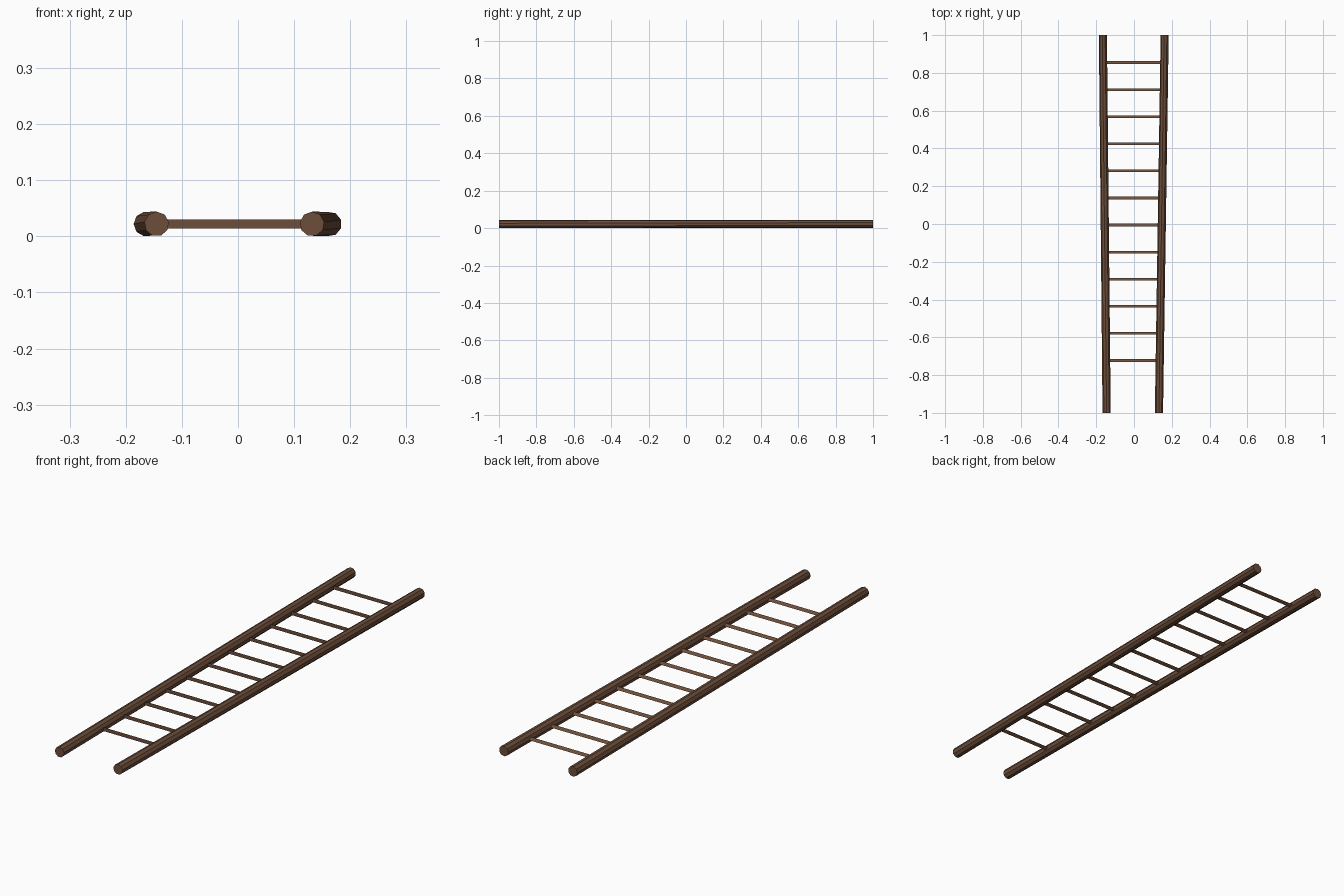
import bpy, math
from mathutils import Vector

if "Cube" in bpy.data.objects:
    bpy.data.objects.remove(bpy.data.objects["Cube"])

wood = bpy.data.materials.new("brown wood")
wood.diffuse_color = (0.15, 0.075, 0.042, 1)
wood.use_nodes = True
wood.node_tree.nodes["Principled BSDF"].inputs["Base Color"].default_value = wood.diffuse_color

Z = 0.022          # centre height of the whole ladder
R = 0.022          # rail radius
LEFT = (-0.145, -0.164)    # rail x at the front and back ends
RIGHT = (0.132, 0.163)


def rail_x(ends, y):
    return ends[0] + (ends[1] - ends[0]) * (y + 1) / 2


# side rails: slightly twisted low-poly poles, spreading towards the back
def rail(name, ends):
    bpy.ops.mesh.primitive_cylinder_add(vertices=9, radius=R, depth=2,
                                        rotation=(math.pi / 2, 0, 0))
    ob = bpy.context.object
    bpy.ops.object.transform_apply(rotation=True)
    ob.name = name
    for v in ob.data.vertices:
        x, y, z = v.co
        a = math.radians(10) * (y + 1) / 2
        c, s = math.cos(a), math.sin(a)
        v.co = Vector((x * c - z * s + rail_x(ends, y), y, x * s + z * c + Z))
    ob.data.materials.append(wood)


rail("left_rail", LEFT)
rail("right_rail", RIGHT)

# rungs: three-sided bars with a flat front, running from rail to rail
for i in range(12):
    y = 0.853 - i * 0.1434
    x0, x1 = rail_x(LEFT, y), rail_x(RIGHT, y)
    me = bpy.data.meshes.new(f"rung_{i + 1}")
    section = [(y - 0.005, Z - 0.008), (y + 0.009, Z), (y - 0.005, Z + 0.008)]
    verts = [(x, *p) for x in (x0, x1) for p in section]
    faces = [(2, 1, 0), (3, 4, 5)]
    faces += [(k, (k + 1) % 3, (k + 1) % 3 + 3, k + 3) for k in range(3)]
    me.from_pydata(verts, [], faces)
    me.materials.append(wood)
    ob = bpy.data.objects.new(f"rung_{i + 1}", me)
    bpy.context.collection.objects.link(ob)
